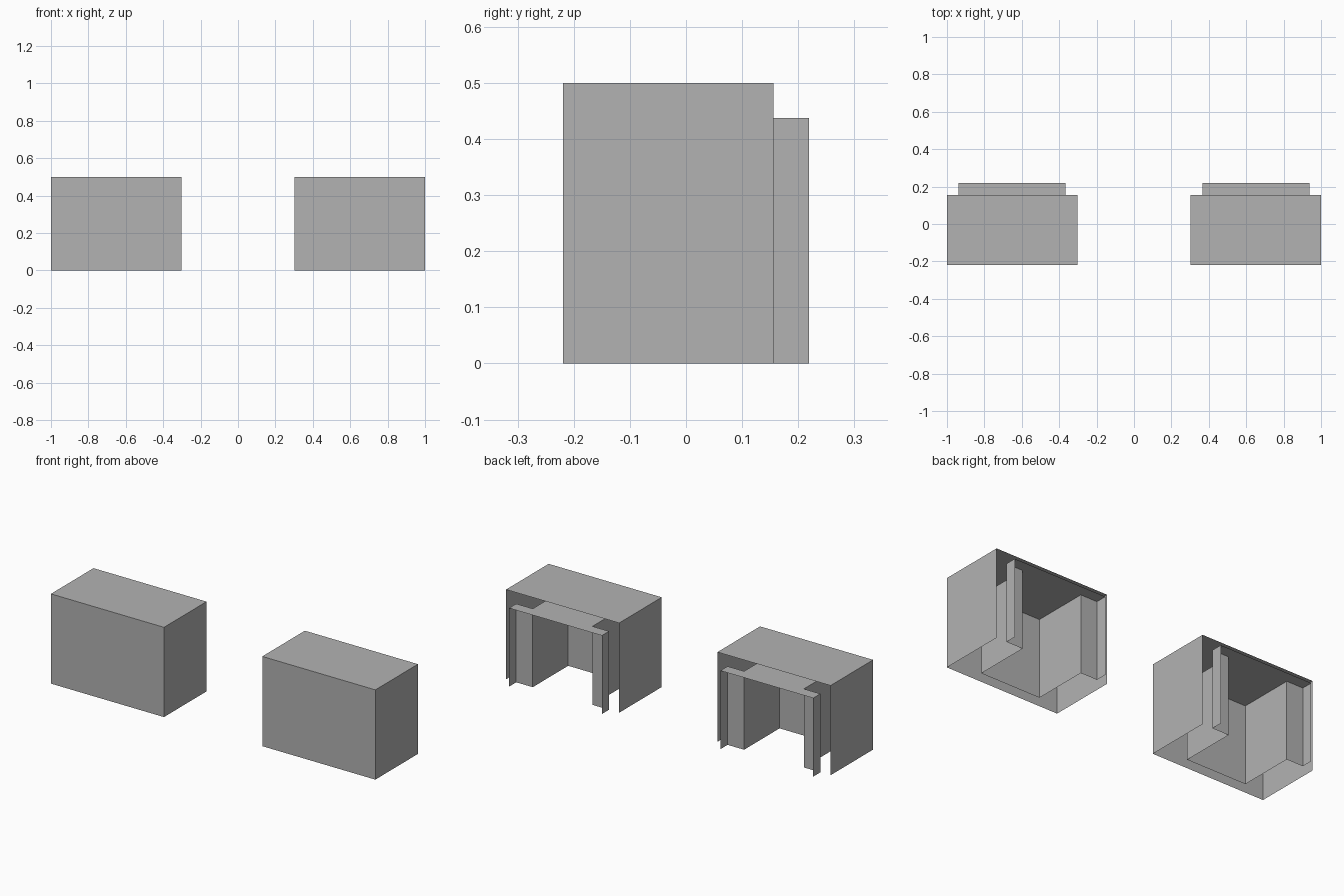
import bpy
import bmesh

if "Cube" in bpy.data.objects:
    bpy.data.objects.remove(bpy.data.objects["Cube"])

grey = bpy.data.materials.new("plain_grey")
grey.diffuse_color = (0.448, 0.448, 0.448, 1.0)
grey.use_nodes = True
grey.node_tree.nodes["Principled BSDF"].inputs["Base Color"].default_value = grey.diffuse_color

# Main dimensions
CENTRE = 0.6515                               # x centre of each unit
FRONT, BACK, LIP = -0.219, 0.156, 0.219       # y positions
OUTER, FLANGE, ALCOVE = 0.3485, 0.286, 0.184  # half widths
ALCOVE_END = -0.156
TOP, INNER_TOP = 0.5, 0.4375


def sheet_shell(name, plan, height):
    """Thin walls raised along an open plan outline, closed by a flat top."""
    bm = bmesh.new()
    low = [bm.verts.new((x, y, 0)) for x, y in plan]
    high = [bm.verts.new((x, y, height)) for x, y in plan]
    for i in range(len(plan) - 1):
        bm.faces.new((low[i], low[i + 1], high[i + 1], high[i]))
    bm.faces.new(high)
    mesh = bpy.data.meshes.new(name)
    bm.to_mesh(mesh)
    bm.free()
    mesh.materials.append(grey)
    obj = bpy.data.objects.new(name, mesh)
    bpy.context.collection.objects.link(obj)
    return obj


# Outer housing: front, sides and top, open at the back and bottom
housing_plan = [(-OUTER, BACK), (-OUTER, FRONT), (OUTER, FRONT), (OUTER, BACK)]

# Inner alcove: T-shaped plan with a wider lip behind the housing
alcove_plan = [(-FLANGE, LIP), (-FLANGE, BACK), (-ALCOVE, BACK),
               (-ALCOVE, ALCOVE_END), (ALCOVE, ALCOVE_END),
               (ALCOVE, BACK), (FLANGE, BACK), (FLANGE, LIP)]

for side, sign in (("left", -1), ("right", 1)):
    for part, plan, height in (("housing", housing_plan, TOP),
                               ("alcove", alcove_plan, INNER_TOP)):
        sheet_shell(f"{side}_{part}", plan, height).location.x = sign * CENTRE
